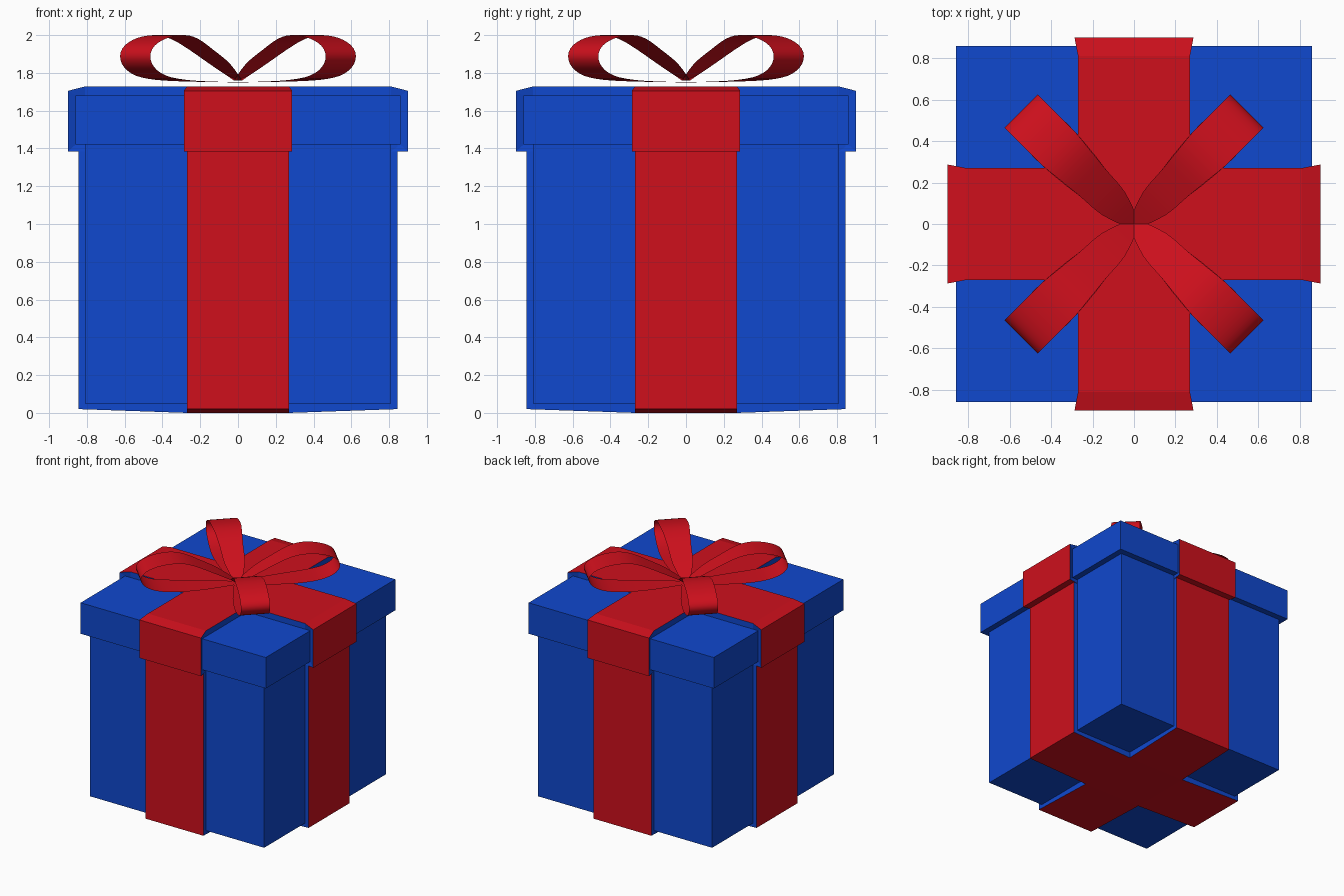
import bpy, bmesh, math
from mathutils import Vector

if "Cube" in bpy.data.objects:
    bpy.data.objects.remove(bpy.data.objects["Cube"])


def material(name, color):
    m = bpy.data.materials.new(name)
    m.diffuse_color = color
    m.use_nodes = True
    m.node_tree.nodes["Principled BSDF"].inputs["Base Color"].default_value = m.diffuse_color
    return m


BLUE = material("blue_paper", (0.005, 0.065, 0.62, 1))
RED = material("red_ribbon", (0.62, 0.005, 0.012, 1))
STRAP = 0.27  # half width of the ribbon


def finish(name, bm, mats):
    me = bpy.data.meshes.new(name)
    bm.to_mesh(me)
    bm.free()
    for m in mats:
        me.materials.append(m)
    ob = bpy.data.objects.new(name, me)
    bpy.context.collection.objects.link(ob)
    return ob


def ribboned_box(name, half, z0, z1, cuts, wrap_top, place):
    """Box whose crossing ribbon bands are raised; place() moves the raised points."""
    bm = bmesh.new()
    bmesh.ops.create_cube(bm, size=2)
    for v in bm.verts:
        v.co = (v.co.x * half, v.co.y * half, z1 if v.co.z > 0 else z0)
    for c in cuts:
        for co in (-c, c):
            for axis in (Vector((1, 0, 0)), Vector((0, 1, 0))):
                bmesh.ops.bisect_plane(bm, geom=bm.verts[:] + bm.edges[:] + bm.faces[:],
                                       dist=1e-5, plane_co=axis * co, plane_no=axis)
    band = []
    for f in bm.faces:
        c = f.calc_center_median()
        if min(abs(c.x), abs(c.y)) < STRAP and (wrap_top or c.z < z1 - 1e-3):
            band.append(f)
    out = bmesh.ops.extrude_face_region(bm, geom=band)["geom"]
    raised = {g for g in out if isinstance(g, bmesh.types.BMVert)}
    for v in raised:
        v.co = place(v.co.copy())
    for f in bm.faces:
        f.material_index = 1 if all(v in raised for v in f.verts) else 0
    bmesh.ops.recalc_face_normals(bm, faces=bm.faces[:])
    return finish(name, bm, [BLUE, RED])


# Box body with ribbon running down the sides and under the base
def body_place(p):
    edge = max(abs(p.x), abs(p.y)) > 0.8
    x, y = (math.copysign(0.845, c) if abs(c) > 0.8 else c for c in (p.x, p.y))
    z = (0.02 if edge else 0.0) if p.z < 0.5 else p.z
    return Vector((x, y, z))


ribboned_box("box_body", 0.81, 0.05, 1.44, [STRAP], False, body_place)


# Lid with ribbon over the top, flaring slightly at the rim
def lid_place(p):
    edge = max(abs(p.x), abs(p.y)) > 0.82

    def side(c):
        if abs(c) > 0.82:
            return math.copysign(0.90, c)
        if edge and abs(abs(c) - STRAP) < 0.01:
            return math.copysign(0.287, c)
        return c
    z = 1.385 if p.z < 1.5 else (1.705 if edge else 1.728)
    return Vector((side(p.x), side(p.y), z))


ribboned_box("lid", 0.86, 1.42, 1.68, [STRAP, 0.81], True, lid_place)

# Bow loop: radius, height, half width
LOOP = [(0, 1.76, .03), (.14, 1.85, .078), (.28, 1.925, .09), (.40, 1.98, .102),
        (.51, 2.0, .113), (.64, 1.985, .113), (.735, 1.945, .113), (.77, 1.89, .113),
        (.74, 1.83, .113), (.65, 1.785, .113), (.5, 1.763, .113), (.28, 1.754, .09),
        (0, 1.75, .03)]


def smooth_path(pts, steps=3):
    pts = [Vector(p) for p in pts]
    res = []
    for i in range(len(pts) - 1):
        a, b, c, d = pts[max(i - 1, 0)], pts[i], pts[i + 1], pts[min(i + 2, len(pts) - 1)]
        for s in range(steps):
            t = s / steps
            res.append(0.5 * (2 * b + (c - a) * t + (2 * a - 5 * b + 4 * c - d) * t * t
                              + (3 * b - a - 3 * c + d) * t ** 3))
    return res + [pts[-1]]


def bow_loop(name, angle):
    bm = bmesh.new()
    d = Vector((math.cos(angle), math.sin(angle), 0))
    n = Vector((-d.y, d.x, 0))
    prev = None
    for r, z, w in smooth_path(LOOP):
        mid = d * r + Vector((0, 0, min(z, 2.0)))
        row = [bm.verts.new(mid - n * w), bm.verts.new(mid + n * w)]
        if prev:
            bm.faces.new((prev[0], row[0], row[1], prev[1])).smooth = True
        prev = row
    finish(name, bm, [RED])


# Four loops on the diagonals
for i in range(4):
    bow_loop(f"bow_loop_{i + 1}", math.radians(45 + 90 * i))
